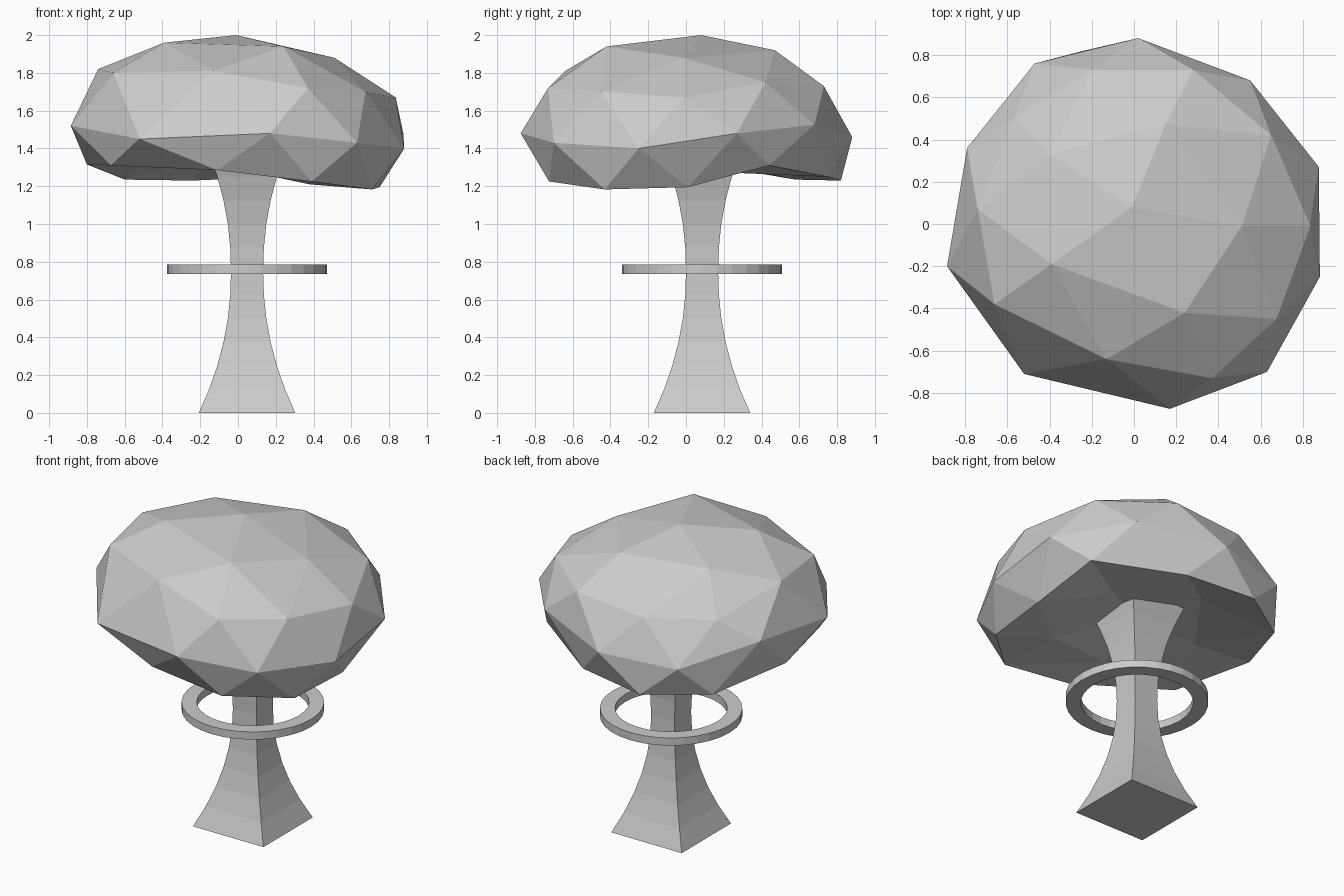
import bpy, bmesh
from math import atan2, degrees, radians, cos, sin, pi

if "Cube" in bpy.data.objects:
    bpy.data.objects.remove(bpy.data.objects["Cube"])

CX, CY = 0.048, 0.085   # axis of stem and ring


def make_object(name, bm):
    bmesh.ops.recalc_face_normals(bm, faces=bm.faces)
    mesh = bpy.data.meshes.new(name)
    bm.to_mesh(mesh)
    bm.free()
    obj = bpy.data.objects.new(name, mesh)
    bpy.context.collection.objects.link(obj)
    return obj


def loft(name, rings, closed=False):
    """Skin a stack of equal point rings; cap the ends unless closed."""
    bm = bmesh.new()
    loops = [[bm.verts.new(p) for p in ring] for ring in rings]
    n = len(loops[0])
    pairs = list(zip(loops, loops[1:]))
    if closed:
        pairs.append((loops[-1], loops[0]))
    else:
        bm.faces.new(loops[0])
        bm.faces.new(loops[-1])
    for a, b in pairs:
        for i in range(n):
            j = (i + 1) % n
            bm.faces.new((a[i], a[j], b[j], b[i]))
    return make_object(name, bm)


def circle(r, z, n, start=0.0):
    return [(CX + r * cos(start + 2 * pi * i / n),
             CY + r * sin(start + 2 * pi * i / n), z) for i in range(n)]


# Stem: square hourglass, narrowest at mid height
stem_profile = [(.125 * i, .085 + .17 * abs(i / 6 - 1) ** 2.1)
                for i in range(13)]
loft("stem", [circle(h * 2 ** .5, z, 4, pi / 4) for z, h in stem_profile])

# Flat ring around the stem
loft("stem_ring", [circle(r, z, 32) for r, z in
     [(.333, .735), (.423, .735), (.423, .785), (.333, .785)]], closed=True)

# Cap: icosphere whose rings are nudged into an uneven, hollow-bottomed dome
bm = bmesh.new()
bmesh.ops.create_icosphere(bm, subdivisions=2, radius=1)


def ring_between(lo, hi):
    vs = [v for v in bm.verts if lo < v.co.z <= hi]
    return sorted(vs, key=lambda v: (degrees(atan2(v.co.y, v.co.x)) + 5) % 360)


crown = [(.51, -.01, 1.88), (.15, .47, 1.92), (-.4, .33, 1.91),
         (-.39, -.19, 1.96), (.24, -.42, 1.94)]
shoulder = [(.835, -.01, 1.67), (.65, .42, 1.75), (.28, .73, 1.73),
            (-.2, .73, 1.69), (-.57, .5, 1.68), (-.74, .07, 1.82),
            (-.66, -.38, 1.80), (-.13, -.64, 1.81), (.37, -.73, 1.72),
            (.675, -.45, 1.70)]
equator = [(.875, .27, 1.48), (.55, .68, 1.525), (.02, .88, 1.46),
           (-.47, .76, 1.43), (-.79, .36, 1.55), (-.885, -.2, 1.52),
           (-.52, -.71, 1.45), (.17, -.875, 1.48), (.63, -.70, 1.43),
           (.88, -.25, 1.40)]
lip = [(.75, .01, 1.195), (.70, .44, 1.31), (.22, .75, 1.25),
       (-.24, .82, 1.23), (-.60, .58, 1.235), (-.80, .11, 1.315),
       (-.67, -.42, 1.31), (-.11, -.73, 1.285), (.39, -.725, 1.225),
       (.71, -.43, 1.183)]
hollow = [(.47 * cos(radians(a)), .47 * sin(radians(a)), z) for a, z in
          [(36, 1.27), (108, 1.36), (180, 1.36), (252, 1.32), (324, 1.21)]]
levels = [(.9, 2, [(-.01, .08, 2.0)]), (.7, .9, crown), (.3, .7, shoulder),
          (-.2, .3, equator), (-.7, -.2, lip), (-.9, -.7, hollow),
          (-2, -.9, [(0, 0, 1.38)])]
moves = [(ring_between(lo, hi), pts) for lo, hi, pts in levels]
for verts, pts in moves:
    for v, p in zip(verts, pts):
        v.co = p
make_object("cap", bm)
